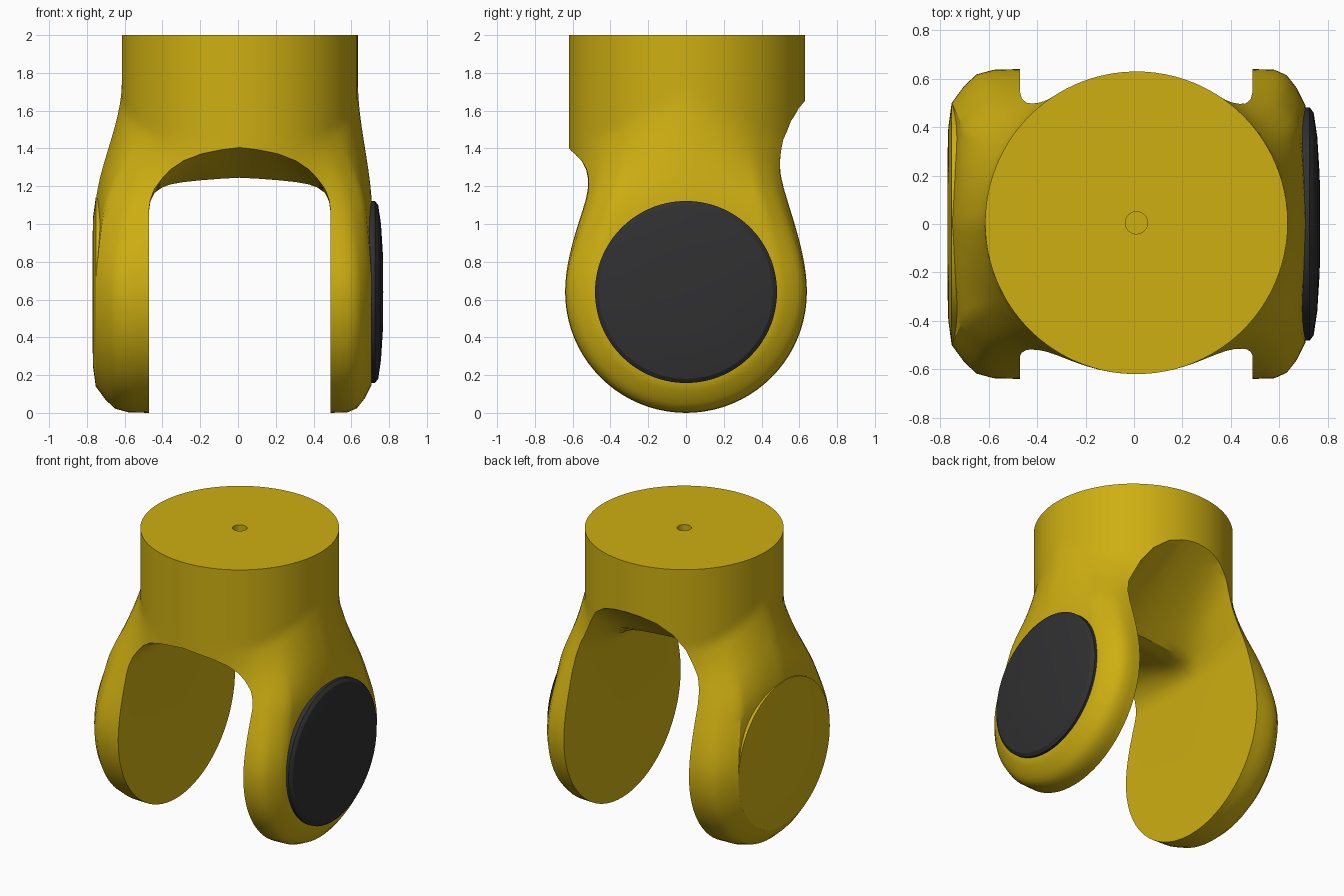
import bpy, bmesh, math
from mathutils import Vector

if "Cube" in bpy.data.objects:
    bpy.data.objects.remove(bpy.data.objects["Cube"])

PIVOT_Z = 0.64


def material(name, rgb):
    m = bpy.data.materials.new(name)
    m.diffuse_color = (*rgb, 1)
    m.use_nodes = True
    m.node_tree.nodes["Principled BSDF"].inputs["Base Color"].default_value = m.diffuse_color
    return m


YELLOW = material("yellow", (0.62, 0.43, 0.006))
DARK = material("dark grey", (0.03, 0.03, 0.032))


def finish(name, bm, mat=None):
    bmesh.ops.remove_doubles(bm, verts=bm.verts, dist=0.0002)
    bmesh.ops.recalc_face_normals(bm, faces=bm.faces)
    me = bpy.data.meshes.new(name)
    bm.to_mesh(me)
    bm.free()
    ob = bpy.data.objects.new(name, me)
    bpy.context.collection.objects.link(ob)
    if mat:
        me.materials.append(mat)
    return ob


def bridge(bm, rows, closed):
    """Skin consecutive rows of points with quads; returns the vertex rows."""
    vr = [[bm.verts.new(p) for p in r] for r in rows]
    n = len(rows[0])
    for a, b in zip(vr, vr[1:]):
        for i in range(n if closed else n - 1):
            k = (i + 1) % n
            bm.faces.new((a[i], a[k], b[k], b[i]))
    return vr


def smooth(ob, angle):
    bpy.ops.object.select_all(action='DESELECT')
    ob.select_set(True)
    bpy.context.view_layer.objects.active = ob
    bpy.ops.object.shade_smooth_by_angle(angle=math.radians(angle))


def step(a, b, v):
    t = min(1, max(0, (v - a) / (b - a)))
    return t * t * (3 - 2 * t)


def lathe_x(name, profile, mat, steps=72):
    """Disc turned about the horizontal pivot axis; profile is (x, radius)."""
    rows = [[(x, r * math.cos(2 * math.pi * i / steps), PIVOT_Z + r * math.sin(2 * math.pi * i / steps))
             for i in range(steps)] for x, r in profile]
    bm = bmesh.new()
    bridge(bm, rows, True)
    ob = finish(name, bm, mat)
    smooth(ob, 20)
    return ob


# Outer body: profile across x at the pivot height, as (x, radius)
keys = [(-.757, 0), (-.757, .25), (-.753, .5), (-.70, .572), (-.65, .618), (-.58, .637), (-.47, .64),
        (.49, .64), (.58, .637), (.63, .615), (.67, .565), (.708, .49), (.71, .25), (.71, 0)]
prof = [keys[0]]
for a, b in zip(keys, keys[1:]):
    a, b = Vector(a), Vector(b)
    n = max(2, int((b - a).length / .045))
    prof += [tuple(a.lerp(b, i / n)) for i in range(1, n + 1)]

bm = bmesh.new()
# rounded lower half, turned about the pivot
bridge(bm, [[(x, -r * math.cos(math.pi * j / 40), PIVOT_Z - r * math.sin(math.pi * j / 40))
             for x, r in prof] for j in range(41)], False)
# upper half, blending into the round neck
contour = [(x, -r) for x, r in prof] + [(x, r) for x, r in reversed(prof[1:-1])]
rows = []
for j in range(35):
    z = PIVOT_Z + (2 - PIVOT_Z) * j / 34
    wx, wy = step(1.05, 1.75, z), step(.64, 1.4, z)
    row = []
    for x, y in contour:
        ang = math.atan2(y, x)
        cx, cy = .01 + .625 * math.cos(ang), .005 + .625 * math.sin(ang)
        w = min(1, wx + .6 * abs(y) * wy)
        row.append((x + (cx - x) * w, y + (cy - y) * wy, z))
    rows.append(row)
top = bridge(bm, rows, True)[-1]
bm.faces.new(top)
body = finish("fork_body", bm, YELLOW)

# Slot cutter: arch heights at fractions of the half width, morphing along y
frac = [1, .985, .94, .85, .76, .62, .42, .2, 0]
front = [1.08, 1.13, 1.19, 1.255, 1.305, 1.35, 1.38, 1.395, 1.405]
middle = [1.07, 1.12, 1.165, 1.195, 1.21, 1.222, 1.232, 1.24, 1.245]
back = [1.10, 1.20, 1.30, 1.40, 1.50, 1.585, 1.63, 1.642, 1.645]


def arch(y):
    if y < -.05:
        w, end = min(1.15, (-.05 - y) / .57), front
    else:
        w, end = min(1.15, max(0, (y - .05) / .57)), back
    hs = [m + (e - m) * w for m, e in zip(middle, end)]
    pts = [(-f, h) for f, h in zip(frac, hs)] + [(f, h) for f, h in list(zip(frac, hs))[-2::-1]]
    pts = [(-1, -.2)] + pts + [(1, -.2)]
    return [(.009 + .48 * u, y, h) for u, h in pts]


bm = bmesh.new()
ends = bridge(bm, [arch(-.8 + 1.6 * i / 32) for i in range(33)], True)
bm.faces.new(ends[0])
bm.faces.new(ends[-1])
slot = finish("slot_cutter", bm)

# Small centre hole in the top
bm = bmesh.new()
bridge_rows = [[(.01 + .046 * math.cos(math.pi * i / 16), .005 + .046 * math.sin(math.pi * i / 16), z)
                for i in range(32)] for z in (1.9, 2.1)]
ends = bridge(bm, bridge_rows, True)
bm.faces.new(ends[0])
bm.faces.new(ends[1])
hole = finish("hole_cutter", bm)

bpy.context.view_layer.objects.active = body
for cutter in (slot, hole):
    mod = body.modifiers.new("cut", 'BOOLEAN')
    mod.operation = 'DIFFERENCE'
    mod.solver = 'EXACT'
    mod.object = cutter
    bpy.ops.object.modifier_apply(modifier=mod.name)
    bpy.data.objects.remove(cutter)
smooth(body, 32)

# Pivot covers: dark on the right, body colour on the left
lathe_x("pivot_cap", [(.64, 0), (.64, .482), (.725, .482), (.742, .46), (.757, .36), (.767, .2), (.769, 0)], DARK)
lathe_x("left_cover", [(-.70, 0), (-.70, .5), (-.753, .5), (-.767, .4), (-.771, .25), (-.771, 0)], YELLOW)
